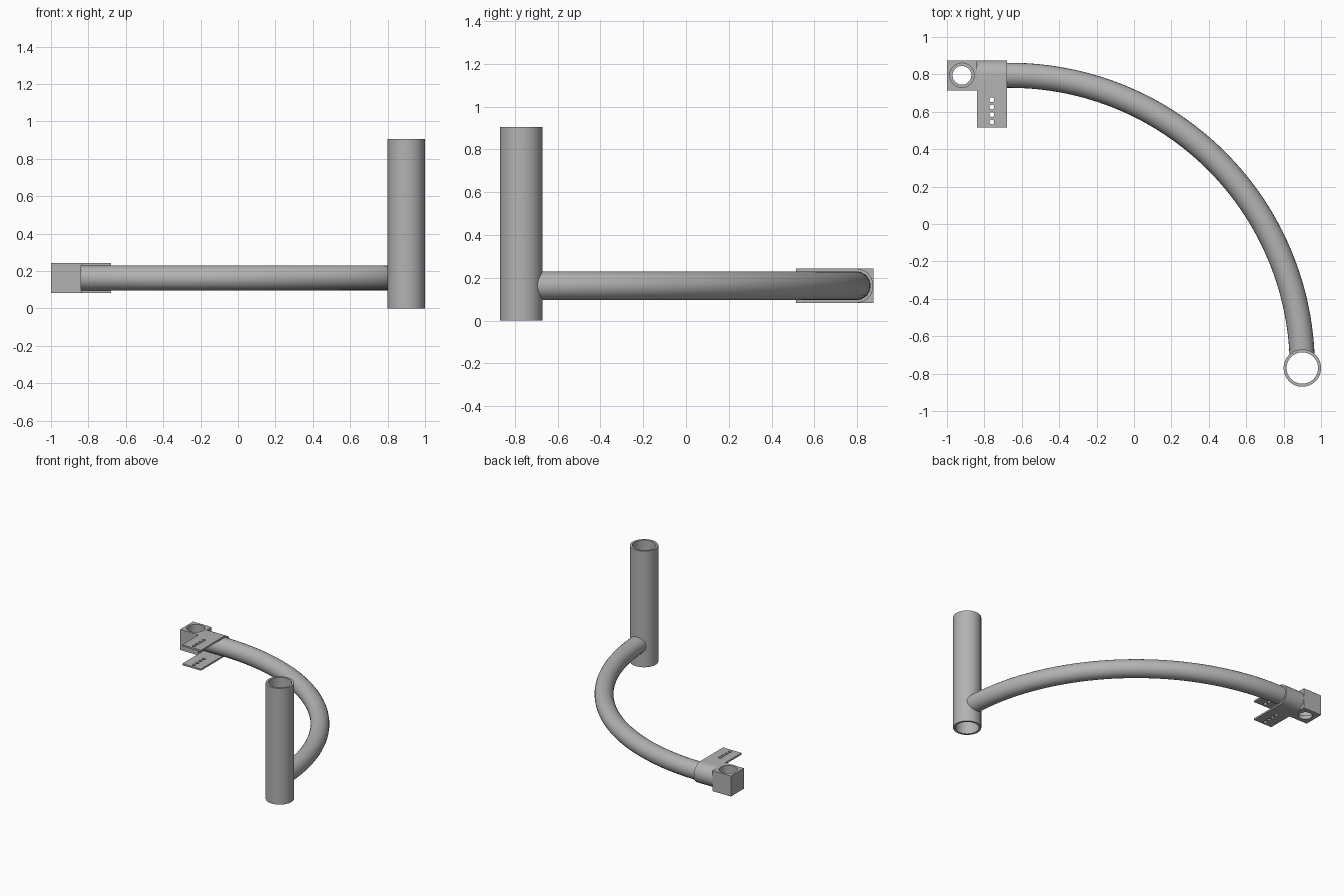
import bpy
import bmesh
import math

cube = bpy.data.objects.get("Cube")
if cube:
    bpy.data.objects.remove(cube, do_unlink=True)

GREY = (0.45, 0.45, 0.45, 1)
metal = bpy.data.materials.new("grey metal")
metal.use_nodes = True
metal.diffuse_color = GREY
metal.node_tree.nodes["Principled BSDF"].inputs["Base Color"].default_value = GREY

ARM_Y, ARM_Z, ARM_R = 0.795, 0.163, 0.067
POST_X, POST_Y, POST_R = 0.9, -0.77, 0.1
BLOCK_X, STRAP_X = -0.92, -0.76
HALF = 0.08          # half size of block and strap


def select(obj):
    bpy.ops.object.select_all(action='DESELECT')
    obj.select_set(True)
    bpy.context.view_layer.objects.active = obj


def finish(obj):
    obj.data.materials.clear()
    obj.data.materials.append(metal)
    select(obj)
    bpy.ops.object.shade_smooth_by_angle(angle=math.radians(30))


def cylinder(name, x, y, z0, z1, radius, sides=64):
    bpy.ops.mesh.primitive_cylinder_add(vertices=sides, radius=radius, depth=z1 - z0,
                                        location=(x, y, (z0 + z1) / 2))
    obj = bpy.context.object
    obj.name = name
    return obj


def cut(obj, cutter):
    """Subtract the cutter for good, then discard it."""
    cutter.hide_render = True
    mod = obj.modifiers.new("cut", 'BOOLEAN')
    mod.operation, mod.solver, mod.object = 'DIFFERENCE', 'EXACT', cutter
    select(obj)
    bpy.ops.object.modifier_apply(modifier=mod.name)
    bpy.data.objects.remove(cutter, do_unlink=True)


# Upright hollow post
post = cylinder("post", POST_X, POST_Y, 0, 0.905, POST_R)
cut(post, cylinder("bore", POST_X, POST_Y, -0.1, 1, 0.084))
finish(post)

# Quarter-circle arm with a short straight end, mitred to the post
bend_x = -0.665
bend_r = POST_X - bend_x
path = [(STRAP_X - HALF, ARM_Y, ARM_Z)]
for i in range(65):
    a = math.pi / 2 * (1 - i / 64)
    path.append((bend_x + bend_r * math.cos(a), POST_Y + bend_r * math.sin(a), ARM_Z))
curve = bpy.data.curves.new("arm", 'CURVE')
curve.dimensions = '3D'
curve.bevel_depth = ARM_R
curve.bevel_resolution = 10
curve.use_fill_caps = True
spline = curve.splines.new('POLY')
spline.points.add(len(path) - 1)
for point, co in zip(spline.points, path):
    point.co = (*co, 1)
arm = bpy.data.objects.new("arm", curve)
bpy.context.collection.objects.link(arm)
select(arm)
bpy.ops.object.convert(target='MESH')
arm = bpy.context.object
cut(arm, cylinder("mitre", POST_X, POST_Y, -0.1, 1, 0.095))
finish(arm)

# End block with a stepped vertical hole
bpy.ops.mesh.primitive_cube_add(size=2 * HALF, location=(BLOCK_X, ARM_Y, ARM_Z))
block = bpy.context.object
block.name = "end_block"
cut(block, cylinder("hole", BLOCK_X, ARM_Y, 0, 0.4, 0.05))
cut(block, cylinder("counterbore", BLOCK_X, ARM_Y, ARM_Z - 0.05, 0.4, 0.065))
finish(block)

# Strap: U-shaped profile wrapped round the arm, open toward the front
tip = 0.515 - ARM_Y


def half_round(radius):
    return [(radius * math.cos(a), radius * math.sin(a))
            for a in (math.pi * (i / 32 - 0.5) for i in range(33))]


outer, inner = half_round(HALF), half_round(ARM_R)
profile = ([(tip, -HALF)] + outer + [(tip, HALF), (tip, ARM_R)]
           + inner[::-1] + [(tip, -ARM_R)])
bm = bmesh.new()
face = bm.faces.new([bm.verts.new((STRAP_X - HALF, ARM_Y + y, ARM_Z + z)) for y, z in profile])
new = bmesh.ops.extrude_face_region(bm, geom=[face])["geom"]
bmesh.ops.translate(bm, vec=(2 * HALF, 0, 0),
                    verts=[v for v in new if isinstance(v, bmesh.types.BMVert)])
bmesh.ops.recalc_face_normals(bm, faces=bm.faces)
mesh = bpy.data.meshes.new("strap")
bm.to_mesh(mesh)
bm.free()
strap = bpy.data.objects.new("strap", mesh)
bpy.context.collection.objects.link(strap)

# Row of bolt holes through both strap plates
for i in range(4):
    cut(strap, cylinder("bolt_hole", STRAP_X, 0.545 + 0.04 * i, 0, 0.4, 0.013, 16))
finish(strap)
